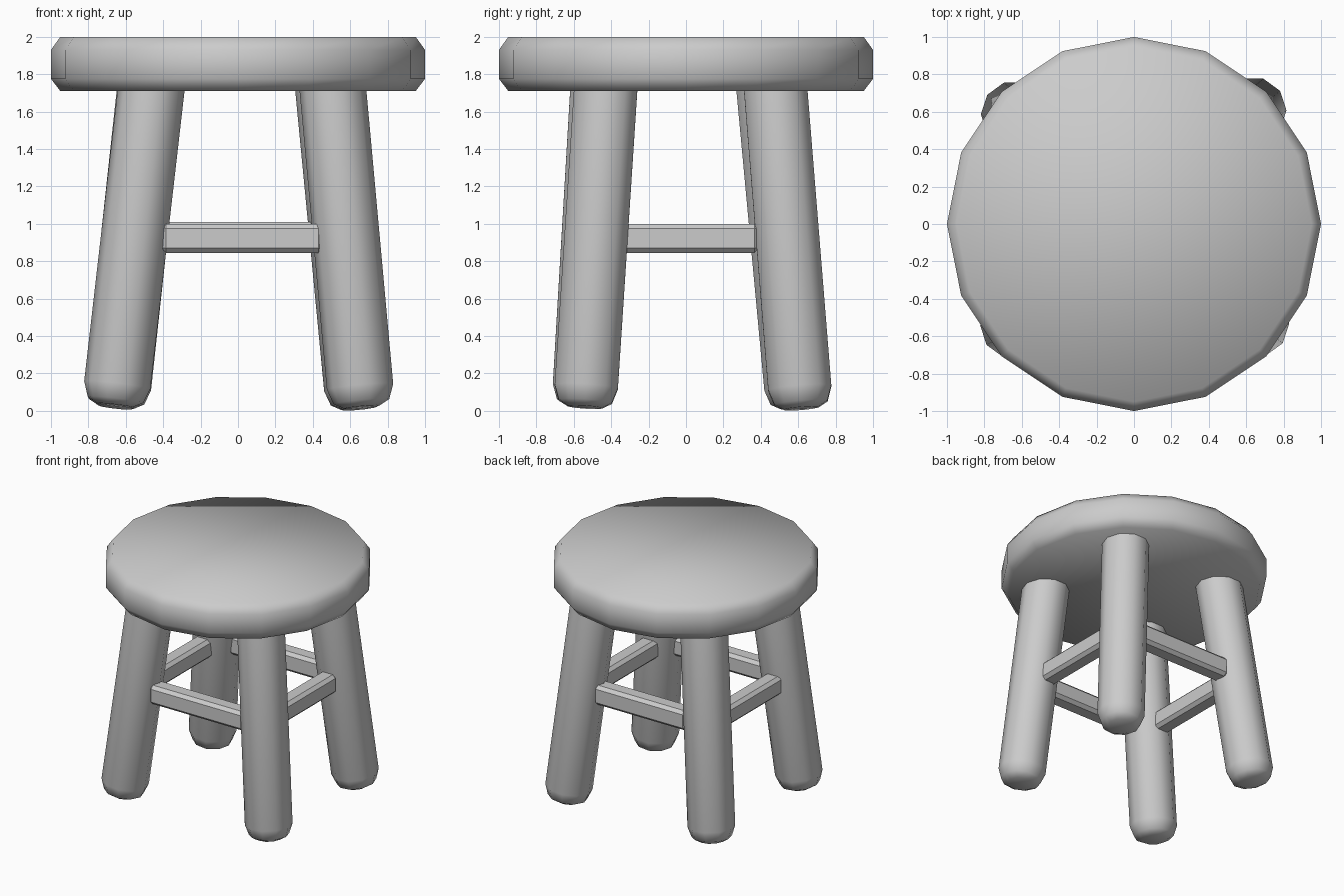
import bpy, bmesh, math
from mathutils import Vector

if "Cube" in bpy.data.objects:
    bpy.data.objects.remove(bpy.data.objects["Cube"])


def finish(name, bm, smooth_angle=None):
    bmesh.ops.recalc_face_normals(bm, faces=bm.faces)
    mesh = bpy.data.meshes.new(name)
    bm.to_mesh(mesh)
    bm.free()
    ob = bpy.data.objects.new(name, mesh)
    bpy.context.collection.objects.link(ob)
    if smooth_angle:
        bpy.ops.object.select_all(action='DESELECT')
        ob.select_set(True)
        bpy.context.view_layer.objects.active = ob
        bpy.ops.object.shade_smooth_by_angle(angle=math.radians(smooth_angle))
    return ob


def turned(name, profile, sides, smooth_angle):
    """Solid of revolution around z from (radius, height) pairs, capped."""
    bm = bmesh.new()
    rings = []
    for r, z in profile:
        rings.append([bm.verts.new((r * math.cos(2 * math.pi * i / sides),
                                    r * math.sin(2 * math.pi * i / sides), z))
                      for i in range(sides)])
    for a, b in zip(rings, rings[1:]):
        for i in range(sides):
            j = (i + 1) % sides
            bm.faces.new((a[i], a[j], b[j], b[i]))
    bm.faces.new(rings[0][::-1])
    bm.faces.new(rings[-1])
    return finish(name, bm, smooth_angle)


def leg(name, low, high, base_z):
    """Splayed peg through low (at z 0.1) and high (at z 1.71)."""
    low, high = Vector((*low, 0.1)), Vector((*high, 1.71))
    step = (high - low) / 1.61
    base = low + step * (base_z - 0.1)
    profile = [(0.095, 0), (0.15, 0.03), (0.178, 0.11), (0.178, 1.8)]
    ob = turned(name, profile, 10, 60)
    ob.location = base
    ob.rotation_mode = 'QUATERNION'
    ob.rotation_quaternion = Vector((0, 0, 1)).rotation_difference(step)


def rail(name, lo, hi):
    """Bevelled bar filling the box from lo to hi."""
    lo, hi = Vector(lo), Vector(hi)
    bm = bmesh.new()
    bmesh.ops.create_cube(bm, size=1)
    bmesh.ops.scale(bm, vec=hi - lo, verts=bm.verts)
    bmesh.ops.bevel(bm, geom=bm.edges[:], offset=0.025, segments=1,
                    affect='EDGES', profile=0.5)
    finish(name, bm).location = (lo + hi) / 2


# Seat: chamfered 16-sided disc
turned("seat", [(0.95, 1.71), (1, 1.775), (1, 1.93), (0.95, 2)], 16, 60)

# Splayed legs, slightly uneven
leg("front_left_leg", (-0.65, -0.545), (-0.465, -0.45), 0.03)
leg("front_right_leg", (0.655, -0.535), (0.508, -0.43), 0.02)
leg("back_left_leg", (-0.645, 0.59), (-0.47, 0.44), 0.02)
leg("back_right_leg", (0.64, 0.61), (0.485, 0.48), 0.013)

# Stretchers between the legs
rail("front_rail", (-0.41, -0.58, 0.845), (0.455, -0.44, 1.0))
rail("back_rail", (-0.42, 0.47, 0.85), (0.42, 0.61, 1.01))
rail("right_rail", (0.49, -0.36, 0.845), (0.63, 0.39, 1.0))
rail("left_rail", (-0.63, -0.36, 0.845), (-0.49, 0.39, 1.0))
